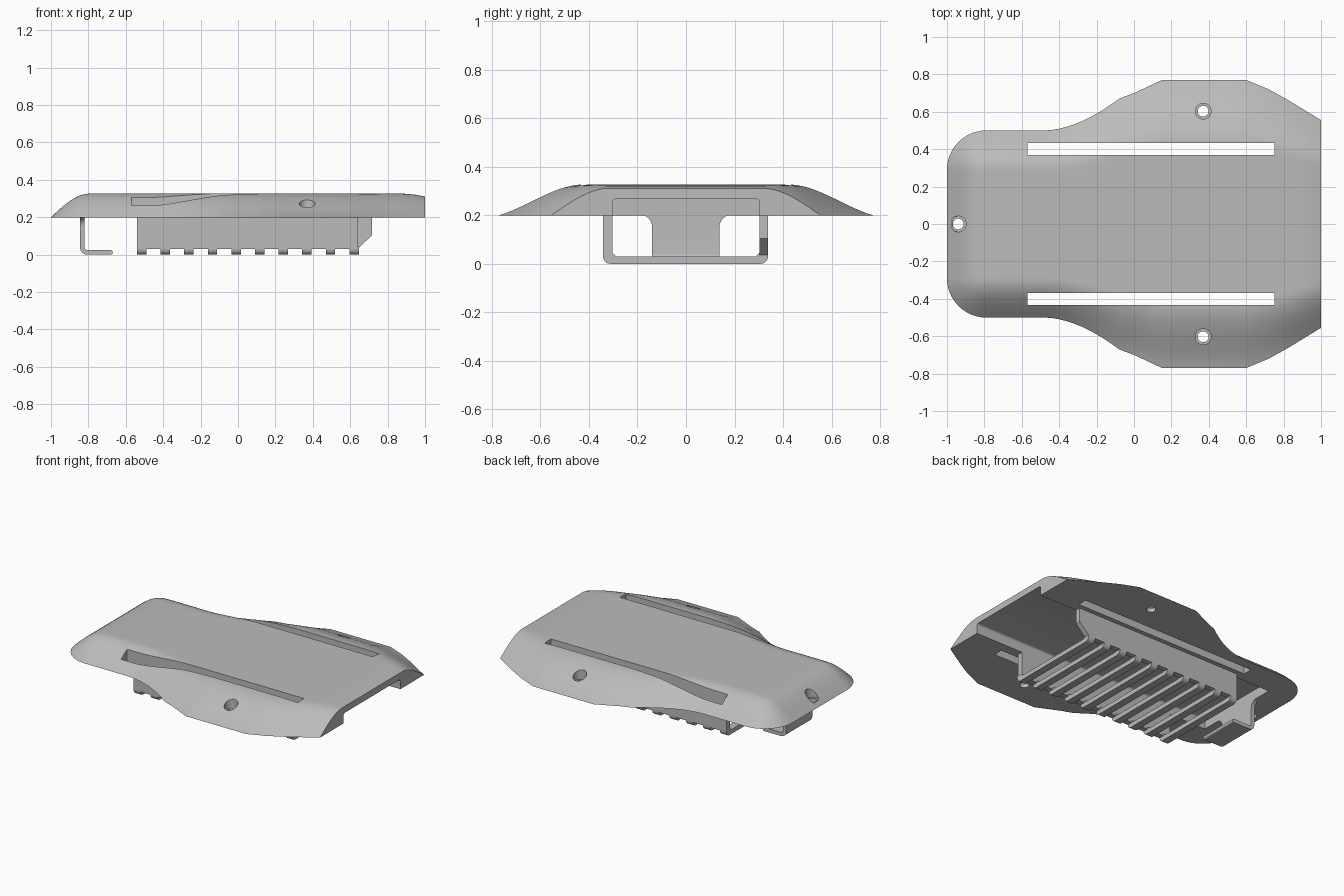
import bpy, bmesh
from math import sin, cos, pi, hypot, sqrt

if "Cube" in bpy.data.objects:
    bpy.data.objects.remove(bpy.data.objects["Cube"])

grey = bpy.data.materials.new("plain_grey")
grey.use_nodes = True
grey.diffuse_color = (0.5, 0.5, 0.5, 1)
grey.node_tree.nodes["Principled BSDF"].inputs["Base Color"].default_value = (0.5, 0.5, 0.5, 1)


def finish(name, bm):
    bmesh.ops.recalc_face_normals(bm, faces=bm.faces)
    mesh = bpy.data.meshes.new(name)
    bm.to_mesh(mesh)
    bm.free()
    mesh.materials.append(grey)
    ob = bpy.data.objects.new(name, mesh)
    bpy.context.collection.objects.link(ob)
    return ob


def prism(name, pts, axis, lo, hi):
    """Extrude a 2D outline along an axis: x takes (y, z), y takes (x, z), z takes (x, y)."""
    bm = bmesh.new()

    def ring(c):
        out = []
        for p in pts:
            co = list(p)
            co.insert("xyz".index(axis), c)
            out.append(bm.verts.new(co))
        return out
    a, b = ring(lo), ring(hi)
    bm.faces.new(a)
    bm.faces.new(b)
    n = len(pts)
    for i in range(n):
        j = (i + 1) % n
        bm.faces.new((a[i], a[j], b[j], b[i]))
    return finish(name, bm)


def rect(a0, a1, b0, b1):
    return [(a0, b0), (a1, b0), (a1, b1), (a0, b1)]


def arc(cx, cy, r, start, end, n=8):
    return [(cx + r * cos(pi / 180 * (start + (end - start) * i / n)),
             cy + r * sin(pi / 180 * (start + (end - start) * i / n))) for i in range(n + 1)]


def shade(ob):
    bpy.ops.object.select_all(action="DESELECT")
    ob.select_set(True)
    bpy.context.view_layer.objects.active = ob
    bpy.ops.object.shade_smooth_by_angle(angle=0.5)


# Domed shell: plan outline and height
BASE, RISE, NOSE, CORE, RAD = 0.2, 0.127, -0.79, 0.29, 0.21
SIDE = [(-0.08, 0.67), (0.0, 0.7), (0.15, 0.77), (0.6, 0.77), (0.72, 0.72), (0.82, 0.665), (1.0, 0.555)]


def half_width(x):
    if x < NOSE:
        return CORE + sqrt(max(0, RAD ** 2 - (NOSE - x) ** 2))
    if x < -0.48:
        return 0.5
    if x < -0.08:
        return 0.5 + 0.17 * ((x + 0.48) / 0.4) ** 1.8
    for (x0, w0), (x1, w1) in zip(SIDE, SIDE[1:]):
        if x <= x1 + 1e-6:
            return w0 + (w1 - w0) * (x - x0) / (x1 - x0)


def height(x, y, w):
    if x < NOSE:
        d = hypot(NOSE - x, max(0, abs(y) - CORE)) / RAD
        return RISE * cos(min(1, d) * pi / 2)
    k = (w - 0.5) / 0.27
    core = CORE + 0.13 * k
    e = 1 - max(0, (abs(y) - core) / (w - core))
    curve = sin(e * pi / 2)
    soft = e * e * (3 - 2 * e)
    drop = 0.016 * max(0, (x - 0.86) / 0.14) ** 2
    return (RISE - drop) * (curve + 0.5 * k * (soft - curve))


xs = [NOSE - RAD * cos(i * pi / 28) for i in range(14)]
xs += [NOSE, -0.6] + [-0.48 + 0.04 * i for i in range(10)]
for (xa, _), (xb, _) in zip(SIDE, SIDE[1:]):
    xs += [xa + (xb - xa) * i / 4 for i in range(4)]
xs.append(1.0)
N = 32
bm = bmesh.new()
grid = []
for x in xs:
    w = half_width(x)
    row = []
    for j in range(-N, N + 1):
        y = w * j / N
        z = 0 if abs(j) == N or x == xs[0] else height(x, y, w)
        row.append(bm.verts.new((x, y, BASE + z)))
    grid.append(row)
for r, s in zip(grid, grid[1:]):
    for j in range(2 * N):
        bm.faces.new((r[j], s[j], s[j + 1], r[j + 1]))
bm.faces.new(grid[-1])
bm.faces.new([r[0] for r in reversed(grid)] + grid[0][1:-1] + [r[-1] for r in grid])
shell = finish("shell", bm)

# Cutters: device channel, strap slots, stepped screw holes
channel = rect(-0.303, 0.303, 0.1, 0.25)[:2] + arc(0.288, 0.252, 0.015, 0, 90, 4) + arc(-0.288, 0.252, 0.015, 90, 180, 4)
cutters = [prism("channel_cutter", channel, "x", -0.82, 1.1)]
for s in (-1, 1):
    cutters.append(prism("slot_cutter", rect(-0.57, 0.75, s * 0.4 - 0.032, s * 0.4 + 0.032), "z", 0.1, 0.5))
for cx, cy in ((0.37, 0.603), (0.37, -0.603), (-0.94, 0)):
    cutters.append(prism("hole_cutter", arc(cx, cy, 0.029, 0, 360, 32)[:-1], "z", 0.1, 0.5))
    cutters.append(prism("counterbore_cutter", arc(cx, cy, 0.042, 0, 360, 32)[:-1], "z", 0.225, 0.5))
bpy.context.view_layer.objects.active = shell
for c in cutters:
    m = shell.modifiers.new("cut", "BOOLEAN")
    m.operation, m.solver, m.object = "DIFFERENCE", "EXACT", c
    bpy.ops.object.modifier_apply(modifier=m.name)
    bpy.data.objects.remove(c)
shade(shell)

# Cage walls: one square ended, the other longer and chamfered
prism("cage_wall_front", rect(-0.54, 0.64, 0.03, 0.205), "y", -0.342, -0.303)
prism("cage_wall_back", [(-0.54, 0.03), (0.64, 0.03), (0.717, 0.105), (0.717, 0.205), (-0.54, 0.205)],
      "y", 0.303, 0.338)

# Cage floor bars with rounded outer corners and small inner fillets
bar = arc(-0.312, 0.03, 0.03, 180, 270, 5) + arc(0.308, 0.03, 0.03, 270, 360, 5)
bar += [(0.338, 0.045), (0.303, 0.045), (0.288, 0.03), (-0.288, 0.03), (-0.303, 0.045), (-0.342, 0.045)]
for i in range(10):
    x = -0.54 + 0.1262 * i
    shade(prism("cage_bar_%d" % (i + 1), bar, "x", x, x + 0.05))

# End clip: bent strip with a flared root
clip = [(-0.845, 0.205)] + arc(-0.805, 0.04, 0.04, 180, 270) + arc(-0.682, 0.0125, 0.0125, -90, 90)
clip += arc(-0.805, 0.04, 0.015, 270, 180) + [(-0.82, 0.205)]
shade(prism("end_clip", clip, "y", -0.14, 0.138))
flare = arc(0.188, 0.152, 0.05, 180, 90) + arc(-0.19, 0.152, 0.05, 90, 0)
shade(prism("end_clip_root", flare, "x", -0.845, -0.82))
